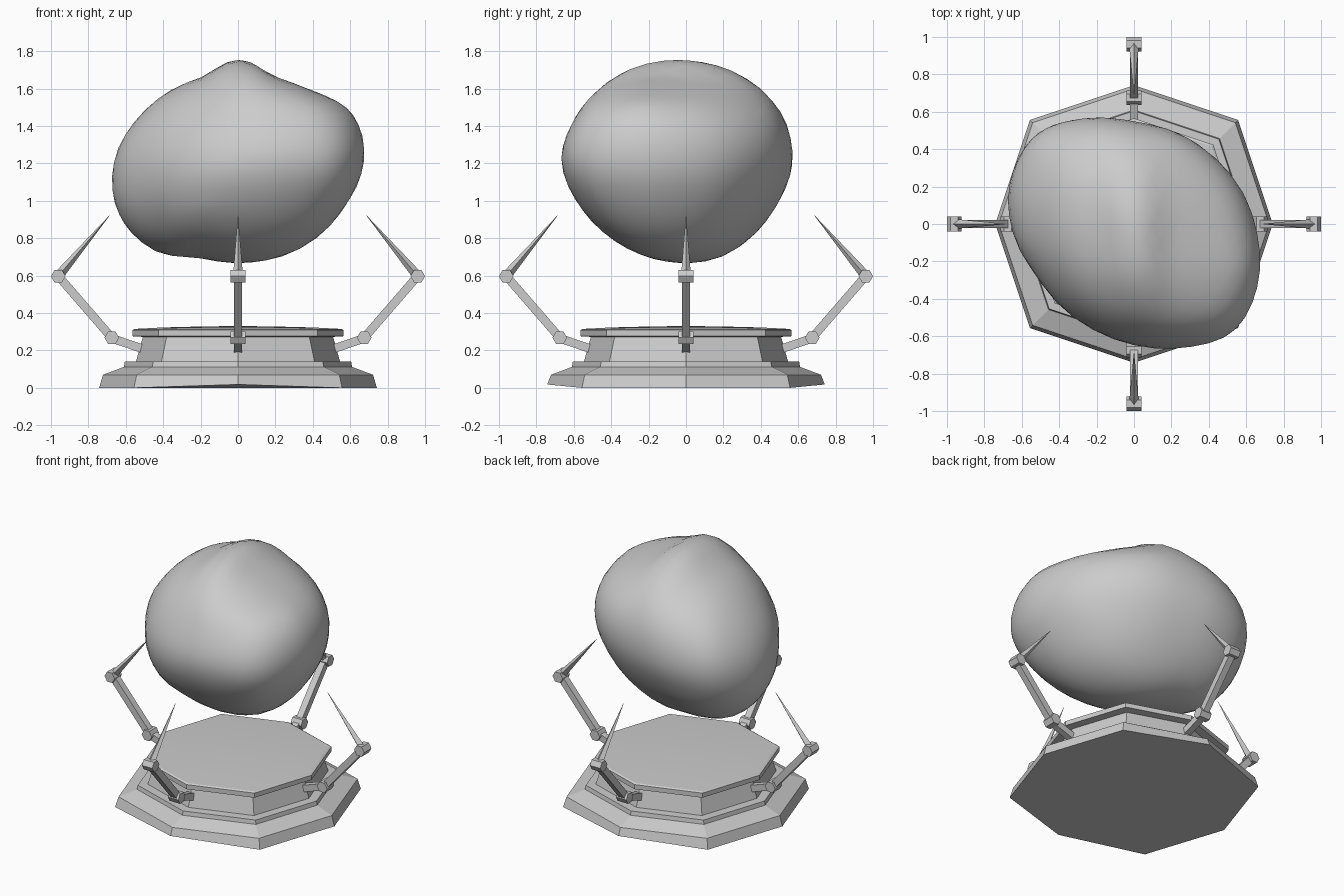
import bpy, bmesh, math
from mathutils import Vector, Matrix
from mathutils.geometry import convex_hull_2d

if "Cube" in bpy.data.objects:
    bpy.data.objects.remove(bpy.data.objects["Cube"])

grey = bpy.data.materials.new("plain_grey")
grey.diffuse_color = (0.6, 0.6, 0.6, 1)
grey.use_nodes = True
grey.node_tree.nodes["Principled BSDF"].inputs["Base Color"].default_value = grey.diffuse_color


def finish(bm, name, angle=None):
    bmesh.ops.recalc_face_normals(bm, faces=bm.faces[:])
    mesh = bpy.data.meshes.new(name)
    bm.to_mesh(mesh)
    bm.free()
    mesh.materials.append(grey)
    ob = bpy.data.objects.new(name, mesh)
    bpy.context.collection.objects.link(ob)
    if angle:
        bpy.ops.object.select_all(action='DESELECT')
        ob.select_set(True)
        bpy.context.view_layer.objects.active = ob
        bpy.ops.object.shade_smooth_by_angle(angle=math.radians(angle))
    return ob


def loft(bm, rings, caps=True):
    """Bridge successive vertex rings with quads and close the ends."""
    rows = [[bm.verts.new(p) for p in ring] for ring in rings]
    for a, b in zip(rows, rows[1:]):
        n = len(a)
        for i in range(n):
            bm.faces.new((a[i], a[(i + 1) % n], b[(i + 1) % n], b[i]))
    if caps:
        bm.faces.new(rows[0])
        bm.faces.new(rows[-1])


def octagon(r, z):
    """Octagon with corners on the axes and slightly wider diagonals."""
    d = 0.75 * r
    return [(r, 0, z), (d, d, z), (0, r, z), (-d, d, z),
            (-r, 0, z), (-d, -d, z), (0, -r, z), (d, -d, z)]


# Stepped plinth, with the front and back bottom corners lifted a little
bm = bmesh.new()
foot = [(x, y, 0.018 if abs(x) < 0.01 else 0) for x, y, z in octagon(0.742, 0)]
loft(bm, [foot] + [octagon(r, z) for r, z in (
    (0.722, 0.07), (0.61, 0.112), (0.605, 0.14), (0.545, 0.142), (0.508, 0.275))])
finish(bm, "plinth")

# Overhanging, gently domed top plate
bm = bmesh.new()
loft(bm, [octagon(r, z) for r, z in (
    (0.50, 0.272), (0.565, 0.276), (0.565, 0.308), (0.553, 0.315),
    (0.40, 0.323), (0.2, 0.328), (0.05, 0.33))])
finish(bm, "top_plate", 25)


def bar(bm, p, q, r0, r1, n, phase, side):
    """Straight n-sided bar, tapering from r0 at p to r1 at q."""
    p, q, side = Vector(p), Vector(q), Vector(side)
    up = (q - p).normalized().cross(side)
    loft(bm, [[c + r * (math.cos(t) * side + math.sin(t) * up)
               for t in (phase + i * math.tau / n for i in range(n))]
              for c, r in ((p, r0), (q, r1))])


# Four jointed claw arms
for k, label in enumerate(("right", "back", "left", "front")):
    turn = Matrix.Rotation(k * math.pi / 2, 4, 'Z')
    parts = {
        "bracket": [((0.50, 0, 0.205), (0.675, 0, 0.265), 0.032, 0.032, 4, math.pi / 4, (0, 1, 0))],
        "forearm": [((0.675, 0, 0.268), (0.96, 0, 0.597), 0.032, 0.032, 4, math.pi / 4, (0, 1, 0))],
        "joints": [((r, -0.04, z), (r, 0.04, z), 0.039, 0.039, 6, 0, (1, 0, 0))
                   for r, z in ((0.675, 0.268), (0.961, 0.597))],
        "claw": [((0.955, 0, 0.605), (0.688, 0, 0.92), 0.026, 0.001, 4, 0, (0, 1, 0))],
    }
    for part, bars in parts.items():
        bm = bmesh.new()
        for b in bars:
            bar(bm, *b)
        bm.transform(turn)
        finish(bm, f"{label}_{part}")

# Floating boulder: leaning ellipsoid, shaped to three outlines
# (outline radii every 22.5 degrees around the centre)
OUTLINES = [
    (0, 2, [.662, .655, .544, .504, .54, .495, .527, .59,
            .668, .70, .66, .561, .542, .556, .585, .615]),
    (1, 2, [.61, .611, .588, .56, .545, .554, .568, .59,
            .613, .573, .545, .535, .542, .562, .568, .58]),
    (0, 1, [.66, .62, .592, .588, .60, .668, .745, .718,
            .648, .574, .555, .562, .60, .665, .746, .718]),
]
STEPS = 64


def smooth_radius(radii, t):
    """Periodic cubic interpolation, t in sample units."""
    i, f = int(t), t - int(t)
    a, b, c, d = (radii[(i + j) % len(radii)] for j in (-1, 0, 1, 2))
    return b + f / 2 * (c - a + f * (2 * a - 5 * b + 4 * c - d + f * (3 * (b - c) + d - a)))


def outline_now(pts):
    """Radius of the current outline at evenly spaced angles."""
    hull = [pts[i] for i in convex_hull_2d(pts)]
    edges = []
    for p, q in zip(hull, hull[1:] + hull[:1]):
        n = Vector((q.y - p.y, p.x - q.x))
        if n.length < 1e-7:
            continue
        n.normalize()
        if n.dot(p) < 0:
            n = -n
        edges.append((n, n.dot(p)))
    result = []
    for s in range(STEPS):
        d = Vector((math.cos(s * math.tau / STEPS), math.sin(s * math.tau / STEPS)))
        result.append(min(o / n.dot(d) for n, o in edges if n.dot(d) > 1e-4))
    return result


bm = bmesh.new()
bmesh.ops.create_icosphere(bm, subdivisions=4, radius=1)
bm.transform(Matrix(((.678, 0, 0, 0), (-.186, .581, 0, 0), (.081, .005, .537, 0), (0, 0, 0, 1))))
for sweep in range(5):
    for a, b, radii in OUTLINES:
        pts = [Vector((v.co[a], v.co[b])) for v in bm.verts]
        now = outline_now(pts)
        ratio = [smooth_radius(radii, s * len(radii) / STEPS) / now[s] for s in range(STEPS)]
        for v, p in zip(bm.verts, pts):
            t = (math.atan2(p.y, p.x) % math.tau) / math.tau * STEPS
            i, f = int(t) % STEPS, t - int(t)
            j = (i + 1) % STEPS
            want = ratio[i] * (1 - f) + ratio[j] * f
            edge = now[i] * (1 - f) + now[j] * f
            scale = 1 + (want - 1) * min(1, p.length / edge) ** 2
            v.co[a] *= scale
            v.co[b] *= scale
    bmesh.ops.smooth_vert(bm, verts=bm.verts[:], factor=0.3,
                          use_axis_x=True, use_axis_y=True, use_axis_z=True)
bm.transform(Matrix.Translation((0, -0.05, 1.21)))
finish(bm, "boulder", 60)
